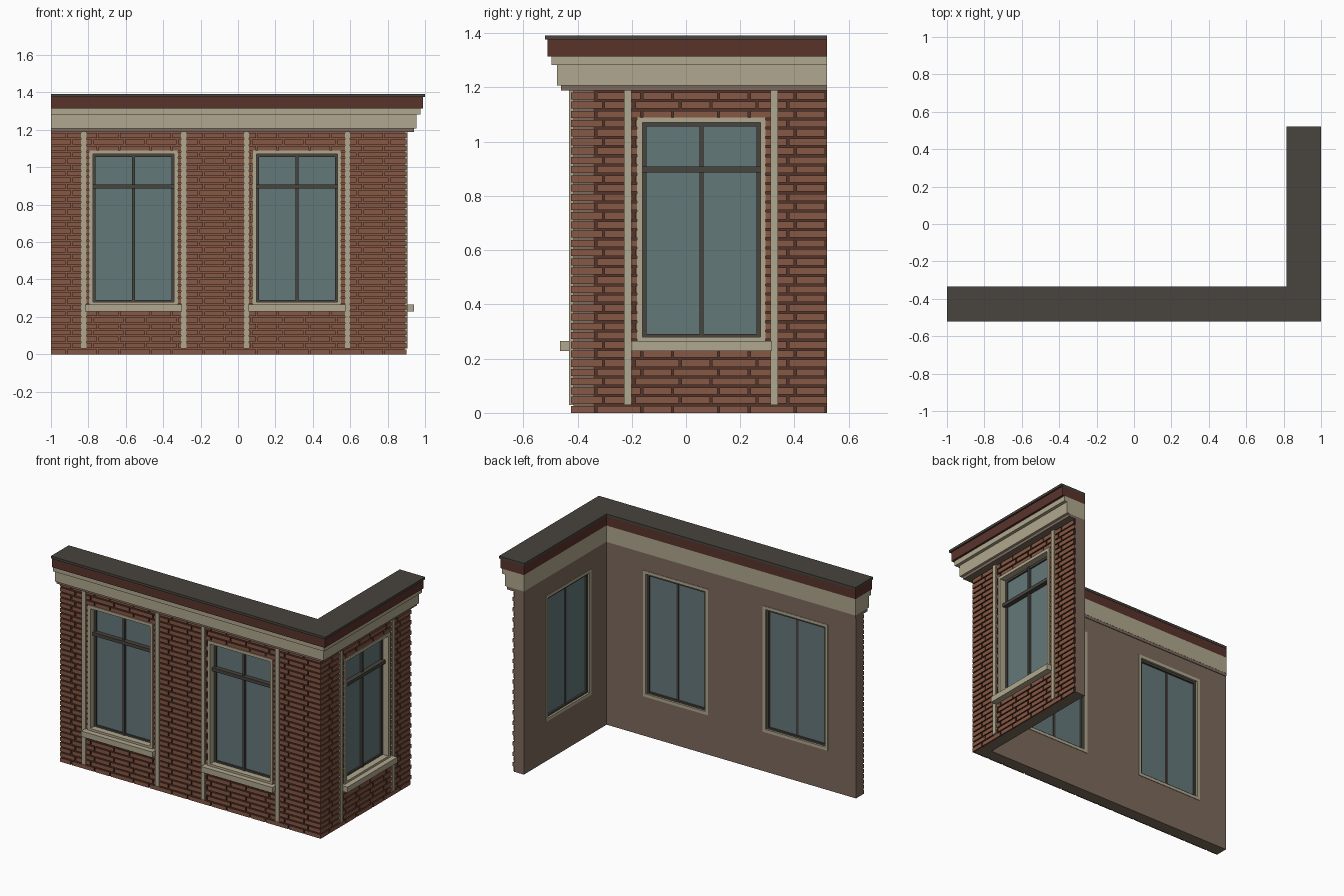
import bpy, bmesh
from mathutils import Vector

cube = bpy.data.objects.get("Cube")
if cube:
    bpy.data.objects.remove(cube)


def srgb(r, g, b):
    return [((c / 255 + 0.055) / 1.055) ** 2.4 for c in (r, g, b)] + [1]


def material(name, rgb):
    m = bpy.data.materials.new(name)
    m.use_nodes = True
    m.diffuse_color = srgb(*rgb)
    m.node_tree.nodes["Principled BSDF"].inputs["Base Color"].default_value = srgb(*rgb)
    return m


BRICK = material("brick", (134, 87, 67))
MORTAR = material("dark_mortar", (82, 52, 41))
STONE = material("beige_stone", (176, 167, 142))
TAUPE = material("taupe_plaster", (124, 106, 93))
RED = material("dark_red_trim", (90, 51, 43))
DARK = material("charcoal_metal", (72, 68, 62))
GLASS = material("grey_blue_glass", (100, 120, 122))


# Wall frames: u runs along the wall, d points outward, z is up
def front_wall(u, d, z):
    return Vector((u, -0.424 - d, z))


def side_wall(u, d, z):
    return Vector((0.9 + d, u, z))


def add_box(bm, place, u, d, z):
    corners = [bm.verts.new(place(a, b, c)) for a in u for b in d for c in z]
    faces = []
    for q in ((0, 1, 3, 2), (4, 6, 7, 5), (0, 4, 5, 1), (2, 3, 7, 6), (0, 2, 6, 4), (1, 5, 7, 3)):
        faces.append(bm.faces.new([corners[i] for i in q]))
    return faces    # order: low u, high u, inside, outside, bottom, top


def finish(name, bm, mats):
    bmesh.ops.recalc_face_normals(bm, faces=bm.faces)
    mesh = bpy.data.meshes.new(name)
    bm.to_mesh(mesh)
    bm.free()
    for m in mats:
        mesh.materials.append(m)
    ob = bpy.data.objects.new(name, mesh)
    bpy.context.collection.objects.link(ob)
    return ob


def boxes(name, place, mat, parts):
    bm = bmesh.new()
    for u, d, z in parts:
        add_box(bm, place, u, d, z)
    return finish(name, bm, [mat])


def border(u, d, z, w):
    """Four bars around the inside of a rectangle."""
    (a, b), (lo, hi) = u, z
    return [((a, a + w), d, z), ((b - w, b), d, z),
            ((a + w, b - w), d, (lo, lo + w)), ((a + w, b - w), d, (hi - w, hi))]


INNER, GROOVE = -0.082, -0.01
COURSE, JOINT = 0.034, 0.008
ROWS = 35
HOLE_ROWS = range(8, 32)
HOLE_Z = (8 * COURSE, 32 * COURSE)
HALF = 0.227


def wall_core(name, place, u0, u1, windows, outer):
    """Plastered core with window openings."""
    bm = bmesh.new()
    top = ROWS * COURSE
    parts, start = [], u0
    for c in windows:
        parts.append(((start, c - HALF), (0, top)))
        parts.append(((c - HALF, c + HALF), (0, HOLE_Z[0])))
        parts.append(((c - HALF, c + HALF), (HOLE_Z[1], top)))
        start = c + HALF
    parts.append(((start, u1), (0, top)))
    for u, z in parts:
        add_box(bm, place, u, (INNER, GROOVE), z)[3].material_index = 1
    finish(name, bm, [TAUPE, outer])


def brickwork(name, place, u0, u1, windows):
    """Raised courses of alternating long and short bricks."""
    bm = bmesh.new()
    long, short = 0.17, 0.113
    for row in range(ROWS):
        z = (row * COURSE, (row + 1) * COURSE - JOINT)
        u = u0 - (0.056 if row % 2 else 0.198)
        count = 0
        while u < u1:
            length = short if count % 2 else long
            pieces = [(max(u, u0), min(u + length - JOINT, u1))]
            if row in HOLE_ROWS:
                for c in windows:
                    cut = []
                    for a, b in pieces:
                        cut += [(a, min(b, c - HALF)), (max(a, c + HALF), b)]
                    pieces = cut
            for a, b in pieces:
                if b - a > 0.003:
                    faces = add_box(bm, place, (a, b), (GROOVE, 0), z)
                    for i in (0, 1, 4, 5):
                        faces[i].material_index = 1
                    if a <= u0:
                        faces[0].material_index = 0
                    if b >= u1:
                        faces[1].material_index = 0
            u += length
            count += 1
    finish(name, bm, [BRICK, MORTAR])


def window(name, place, c):
    outer = (c - 0.237, c + 0.237)
    inner = (c - 0.217, c + 0.217)
    z = (0.277, 1.07)
    # Stone surround through the wall, and sill
    boxes(name + "_surround", place, STONE, border(outer, (INNER - 0.003, 0.005), (0.26, 1.09), 0.02))
    boxes(name + "_sill", place, STONE, [((c - 0.26, c + 0.26), (GROOVE, 0.04), (0.229, 0.266))])
    # Metal frame with mullion and projecting transom
    bars = border(inner, (-0.072, -0.035), z, 0.014)
    bars.append(((c - 0.008, c + 0.008), (-0.064, -0.03), z))
    bars.append((inner, (-0.055, -0.015), (0.886, 0.908)))
    boxes(name + "_frame", place, DARK, bars)
    boxes(name + "_glass", place, GLASS, [(inner, (-0.06, -0.045), z)])


def pilasters(name, place, centres):
    boxes(name, place, STONE, [((c - 0.014, c + 0.014), (GROOVE, 0.007), (0.03, 1.188)) for c in centres])


# Walls, windows and thin pilasters
front_windows, side_windows = (-0.559, 0.315), (0.057,)
wall_core("front_wall", front_wall, -1, 0.89, front_windows, BRICK)
wall_core("side_wall", side_wall, -0.342, 0.52, side_windows, MORTAR)
brickwork("front_bricks", front_wall, -1, 0.9, front_windows)
brickwork("side_bricks", side_wall, -0.414, 0.52, side_windows)
for label, c in zip(("front_right", "front_left"), front_windows):
    window(label + "_window", front_wall, c)
window("side_window", side_wall, side_windows[0])
pilasters("front_pilasters", front_wall, (-0.825, -0.29, 0.045, 0.585))
pilasters("side_pilasters", side_wall, (-0.215, 0.325))


# Stepped cornice, each step an L-shaped slab
def slab(name, mat, setback, inset, z0, z1):
    x, y = 1 - setback, -0.52 + setback
    xi, yi = 0.815 + inset, -0.335 - inset
    outline = [(-1, y), (x, y), (x, 0.52), (xi, 0.52), (xi, yi), (-1, yi)]
    bm = bmesh.new()
    base = bm.faces.new([bm.verts.new((a, b, z0)) for a, b in outline])
    top = bmesh.ops.extrude_face_region(bm, geom=[base])["geom"]
    bmesh.ops.translate(bm, vec=(0, 0, z1 - z0), verts=[v for v in top if isinstance(v, bmesh.types.BMVert)])
    finish(name, bm, [mat])


slab("cornice_bed", TAUPE, 0.06, 0.003, 1.188, 1.207)
slab("cornice_lower", STONE, 0.045, 0.002, 1.207, 1.282)
slab("cornice_upper", STONE, 0.024, 0.002, 1.282, 1.315)
slab("cornice_red_band", RED, 0.01, 0.002, 1.315, 1.376)
slab("roof_cap", DARK, 0, 0, 1.376, 1.392)
